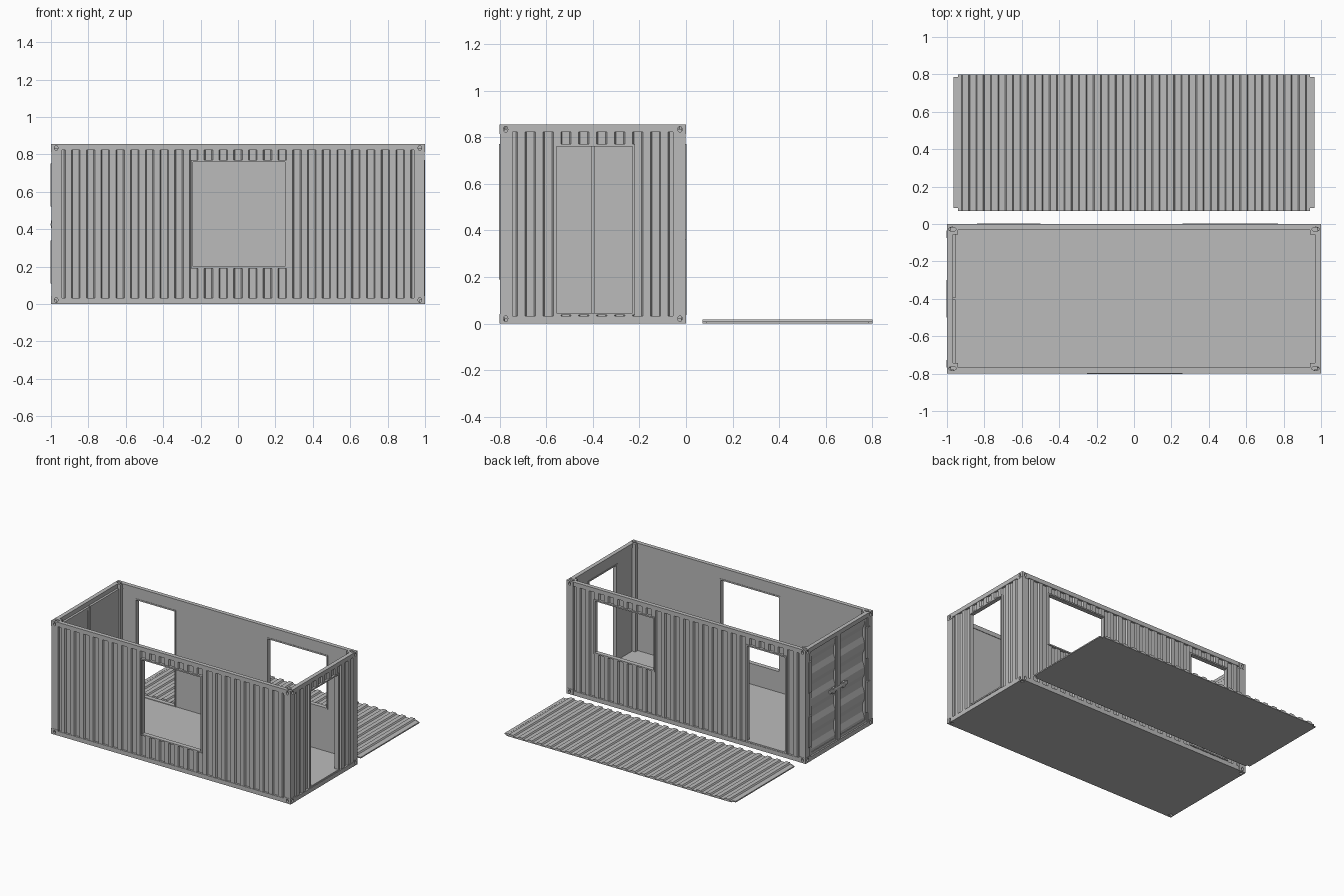
import bpy, bmesh
from math import pi, cos, sin
from mathutils import Matrix, Vector

cube = bpy.data.objects.get("Cube")
if cube:
    bpy.data.objects.remove(cube, do_unlink=True)

grey = bpy.data.materials.new("plain grey")
grey.use_nodes = True
grey.diffuse_color = (0.5, 0.5, 0.5, 1)
grey.node_tree.nodes["Principled BSDF"].inputs["Base Color"].default_value = (0.5, 0.5, 0.5, 1)

W, D, H = 2.0, 0.8, 0.855      # container width, depth, height
POST, RAIL = 0.054, 0.032

# Each side has a local frame: x along the wall, -y outward, z up
FRONT = Matrix.Translation((0, -D, 0))
LEFT = Matrix.Translation((1, -D / 2, 0)) @ Matrix.Rotation(pi / 2, 4, 'Z')
BACK = Matrix.Rotation(pi, 4, 'Z')
RIGHT = Matrix.Translation((-1, -D / 2, 0)) @ Matrix.Rotation(-pi / 2, 4, 'Z')
WORLD = Matrix.Identity(4)


def finish(name, bm, frame=WORLD):
    bmesh.ops.recalc_face_normals(bm, faces=bm.faces)
    mesh = bpy.data.meshes.new(name)
    bm.to_mesh(mesh)
    bm.free()
    mesh.materials.append(grey)
    obj = bpy.data.objects.new(name, mesh)
    obj.matrix_world = frame
    bpy.context.collection.objects.link(obj)
    return obj


def boxes(name, extents, frame=WORLD):
    """One object from boxes given as (x0, x1, y0, y1, z0, z1)."""
    bm = bmesh.new()
    for x0, x1, y0, y1, z0, z1 in extents:
        mid = Vector((x0 + x1, y0 + y1, z0 + z1)) / 2
        size = Matrix.Diagonal((x1 - x0, y1 - y0, z1 - z0, 1))
        bmesh.ops.create_cube(bm, size=1, matrix=Matrix.Translation(mid) @ size)
    return finish(name, bm, frame)


def prism(name, points, depth, frame=WORLD):
    """Extrude a closed outline of 3D points along the depth vector."""
    bm = bmesh.new()
    face = bm.faces.new([bm.verts.new(p) for p in points])
    grown = bmesh.ops.extrude_face_region(bm, geom=[face], use_keep_orig=True)
    moved = [v for v in grown["geom"] if isinstance(v, bmesh.types.BMVert)]
    bmesh.ops.translate(bm, verts=moved, vec=depth)
    return finish(name, bm, frame)


def waves(start, length, count, high, low, flat=0.42):
    """Trapezoid corrugation as (position, level) pairs."""
    pitch = length / count
    steps = ((0, low), (flat / 2, low), (0.5 - flat / 2, high),
             (0.5 + flat / 2, high), (1 - flat / 2, low))
    line = [(start + pitch * (i + t), v) for i in range(count) for t, v in steps
            if i == 0 or t > 0]
    return line + [(start + length, low)]


def cut(obj, cutter):
    mod = obj.modifiers.new("opening", 'BOOLEAN')
    mod.operation, mod.solver, mod.object = 'DIFFERENCE', 'EXACT', cutter
    cutter.hide_render = True
    cutter.hide_viewport = True
    cutter.display_type = 'WIRE'


def wall(name, span, count, frame, openings, proud):
    """Corrugated wall, flat inside, with framed openings (x0, x1, z0, z1)."""
    line = waves(-span / 2, span, count, 0.004, 0.016)
    outline = [(-span / 2, 0.028, 0.03)] + [(u, v, 0.03) for u, v in line]
    outline.append((span / 2, 0.028, 0.03))
    panel = prism(name + "_wall", outline, (0, 0, H - 0.06), frame)
    t = 0.01
    for i, (a, b, c, d) in enumerate(openings):
        label = f"{name}_opening_{i + 1}"
        cut(panel, boxes(label + "_cutter", [(a, b, -0.1, 0.1, c, d)], frame))
        y = (-proud, 0.031)
        boxes(label + "_frame", [(a, a + t, *y, c, d), (b - t, b, *y, c, d),
                                 (a + t, b - t, *y, c, c + t),
                                 (a + t, b - t, *y, d - t, d)], frame)


# Walls with windows and doorways
LONG, SHORT = W - 2 * POST, D - 2 * POST
wall("front", LONG, 24, FRONT, [(-0.25, 0.26, 0.19, 0.77)], 0.003)
wall("back", LONG, 24, BACK, [(-0.77, -0.26, 0.36, 0.77), (0.5, 0.84, 0.036, 0.77)], 0.003)
wall("left", SHORT, 9, LEFT, [(-0.165, 0.18, 0.036, 0.77)], 0)

# Floor slab
boxes("floor", [(-0.97, 0.97, -D + 0.02, -0.02, 0, 0.042)])

# Top and bottom rails, corner posts
for name, frame, half in (("front", FRONT, 1), ("back", BACK, 1),
                          ("left", LEFT, D / 2), ("right", RIGHT, D / 2)):
    h = half - POST
    boxes(name + "_rails", [(-h, h, 0.001, 0.032, 0, RAIL),
                            (-h, h, 0.001, 0.032, H - RAIL, H)], frame)
boxes("corner_posts", [(min(x, x - s * POST), max(x, x - s * POST), y, y + POST, 0.04, H - 0.04)
                       for s in (-1, 1) for x in [s * 0.998]
                       for y in (-D + 0.002, -POST - 0.002)])

# Corner castings with oval slots, mirrored to all eight corners
centre = Matrix.Translation((0, -D / 2, H / 2))
cx, cy, cz = W / 2, D / 2, H / 2
casting = boxes("corner_castings", [(cx - 0.058, cx, cy - 0.056, cy, cz - 0.042, cz)], centre)


def slot(name, axis, a, b, middle):
    """Oval cutter reaching 0.02 into a casting from one face."""
    u, v = [Vector([float(k == j) for k in range(3)]) for j in range(3) if j != axis]
    n = Vector([float(k == axis) for k in range(3)])
    ring = [Vector(middle) - n * 0.02 + u * a * cos(t * pi / 8) + v * b * sin(t * pi / 8)
            for t in range(16)]
    cut(casting, prism(name, ring, n * 0.04, centre))


slot("end_slot_cutter", 0, 0.009, 0.013, (cx, cy - 0.026, cz - 0.021))
slot("side_slot_cutter", 1, 0.009, 0.013, (cx - 0.028, cy, cz - 0.021))
slot("top_slot_cutter", 2, 0.02, 0.011, (cx - 0.029, cy - 0.028, cz))
mirror = casting.modifiers.new("corners", 'MIRROR')
mirror.use_axis = (True, True, True)
mirror.use_clip = False
mirror.use_mirror_merge = False

# Cargo doors: two ribbed leaves with stiles, hinges and a central latch
for side, name in ((-1, "left"), (1, "right")):
    u0, u1 = sorted((side * 0.004, side * (SHORT / 2 - 0.002)))
    line = waves(0.05, H - 0.1, 4, 0.028, 0.014, 0.28)
    outline = [(u0, 0.045, 0.05)] + [(u0, v, z) for z, v in line]
    outline.append((u0, 0.045, H - 0.05))
    prism(f"cargo_door_{name}", outline, (u1 - u0, 0, 0), RIGHT)
    t = 0.025
    boxes(f"cargo_door_{name}_frame",
          [(u0, u0 + t, 0.01, 0.046, 0.034, H - 0.034),
           (u1 - t, u1, 0.01, 0.046, 0.034, H - 0.034),
           (u0 + t, u1 - t, 0.01, 0.046, 0.034, 0.055),
           (u0 + t, u1 - t, 0.01, 0.046, H - 0.055, H - 0.034)], RIGHT)
    e = side * SHORT / 2
    boxes(f"cargo_door_{name}_hinges", [(e - 0.02, e + 0.02, -0.002, 0.02, z, z + 0.23)
                                        for z in (0.11, 0.52)], RIGHT)
boxes("cargo_door_centre_bar", [(-0.022, 0.022, 0.004, 0.02, 0.034, H - 0.034)], RIGHT)
boxes("latch_brackets", [(s * 0.06 - 0.015, s * 0.06 + 0.015, -0.001, 0.03, 0.405, 0.445)
                         for s in (-1, 1)], RIGHT)
ring = [(-0.1, 0.008 + 0.01 * cos(k * pi / 6), 0.425 + 0.014 * sin(k * pi / 6))
        for k in range(12)]
latch = prism("latch_handle", ring, (0.2, 0, 0), RIGHT)
bpy.ops.object.select_all(action='DESELECT')
latch.select_set(True)
bpy.context.view_layer.objects.active = latch
bpy.ops.object.shade_smooth_by_angle()

# Roof sheet lying on the ground behind
line = waves(-0.94, 1.88, 24, 0.018, 0.008)
outline = [(-0.94, 0.07, 0)] + [(x, 0.07, z) for x, z in line] + [(0.94, 0.07, 0)]
prism("roof_sheet", outline, (0, 0.73, 0))
boxes("roof_lips", [(-0.965, -0.94, 0.085, 0.785, 0, 0.009),
                    (0.94, 0.965, 0.085, 0.785, 0, 0.009)])
